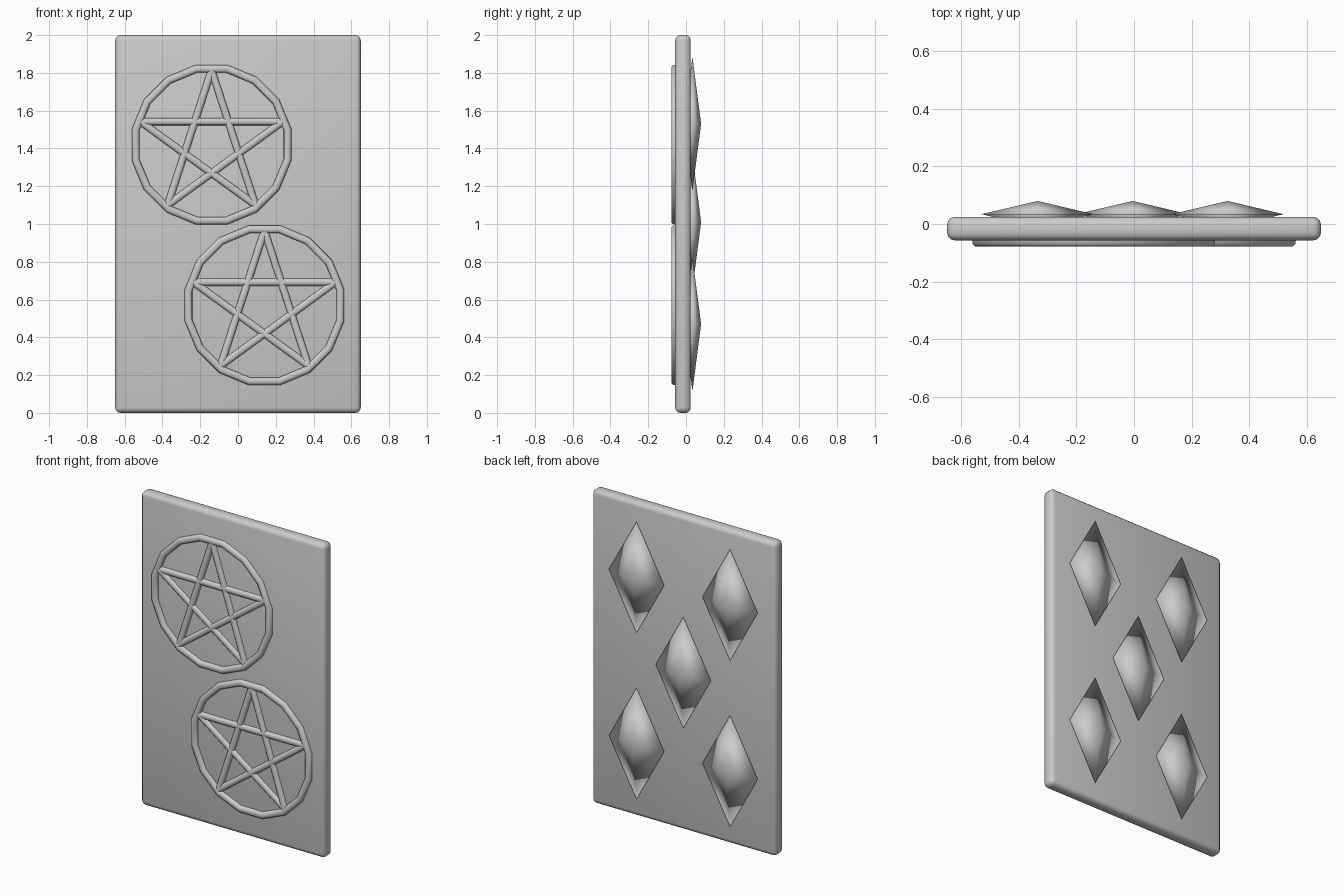
import bpy, bmesh, math
from mathutils import Vector

if "Cube" in bpy.data.objects:
    bpy.data.objects.remove(bpy.data.objects["Cube"])


def make_object(name, bm, angle=None):
    bmesh.ops.recalc_face_normals(bm, faces=bm.faces)
    me = bpy.data.meshes.new(name)
    bm.to_mesh(me)
    bm.free()
    ob = bpy.data.objects.new(name, me)
    bpy.context.collection.objects.link(ob)
    for p in me.polygons:
        p.use_smooth = True
    if angle:
        me.set_sharp_from_angle(angle=math.radians(angle))
    return ob


# Raised half-round section: (sideways offset, y)
PROFILE = [(-0.021, -0.055), (-0.019, -0.070), (-0.009, -0.078),
           (0.009, -0.078), (0.019, -0.070), (0.021, -0.055)]


def skin(bm, sections, closed):
    rows = [[bm.verts.new(p) for p in s] for s in sections]
    n = len(rows)
    for i in range(n if closed else n - 1):
        a, b = rows[i], rows[(i + 1) % n]
        for j in range(len(a)):
            k = (j + 1) % len(a)
            bm.faces.new((a[j], a[k], b[k], b[j]))
    if not closed:
        bm.faces.new(rows[0])
        bm.faces.new(rows[-1])


def ring(name, cx, cz, radius, sides, phase):
    bm = bmesh.new()
    sections = []
    for i in range(sides):
        a = phase + math.tau * i / sides
        sections.append([(cx + (radius + o) * math.cos(a), y,
                          cz + (radius + o) * math.sin(a)) for o, y in PROFILE])
    skin(bm, sections, True)
    return make_object(name, bm, 60)


def star(name, cx, cz, radius):
    bm = bmesh.new()
    tips = [Vector((cx + radius * math.cos(math.pi / 2 + math.tau * i / 5), 0,
                    cz + radius * math.sin(math.pi / 2 + math.tau * i / 5)))
            for i in range(5)]
    for i in range(5):
        a, b = tips[i], tips[(i + 2) % 5]
        d = (b - a).normalized()
        side = Vector((-d.z, 0, d.x))
        skin(bm, [[p + side * o * 0.95 + Vector((0, y + 0.003, 0)) for o, y in PROFILE]
                  for p in (a, b)], False)
    return make_object(name, bm, 60)


# Card body with rounded edges
bm = bmesh.new()
bmesh.ops.create_cube(bm, size=1)
for v in bm.verts:
    v.co = Vector((v.co.x * 1.3, v.co.y * 0.082 - 0.016, v.co.z * 2 + 1))
bmesh.ops.bevel(bm, geom=bm.edges[:], offset=0.028, segments=3, profile=0.5,
                affect='EDGES')
make_object("card", bm, 40)

# Two encircled stars on the front
for label, cx, cz, phase in (("upper", -0.14, 1.42, math.pi / 16),
                             ("lower", 0.14, 0.57, math.pi / 16)):
    ring(label + "_ring", cx, cz, 0.41, 16, phase)
    star(label + "_star", cx, cz, 0.395)

# Five raised diamonds on the back
for i, (cx, cz) in enumerate([(-0.335, 1.53), (0.325, 1.53), (-0.005, 1.01),
                              (-0.335, 0.47), (0.325, 0.47)]):
    bm = bmesh.new()
    corners = [bm.verts.new((cx + dx, 0.034, cz + dz))
               for dx, dz in ((0.195, 0), (0, 0.355), (-0.195, 0), (0, -0.355))]
    tips = [bm.verts.new((cx, y, cz)) for y in (0.08, -0.012)]
    for t in tips:
        for j in range(4):
            bm.faces.new((corners[j], corners[(j + 1) % 4], t))
    make_object(f"diamond_{i + 1}", bm)
